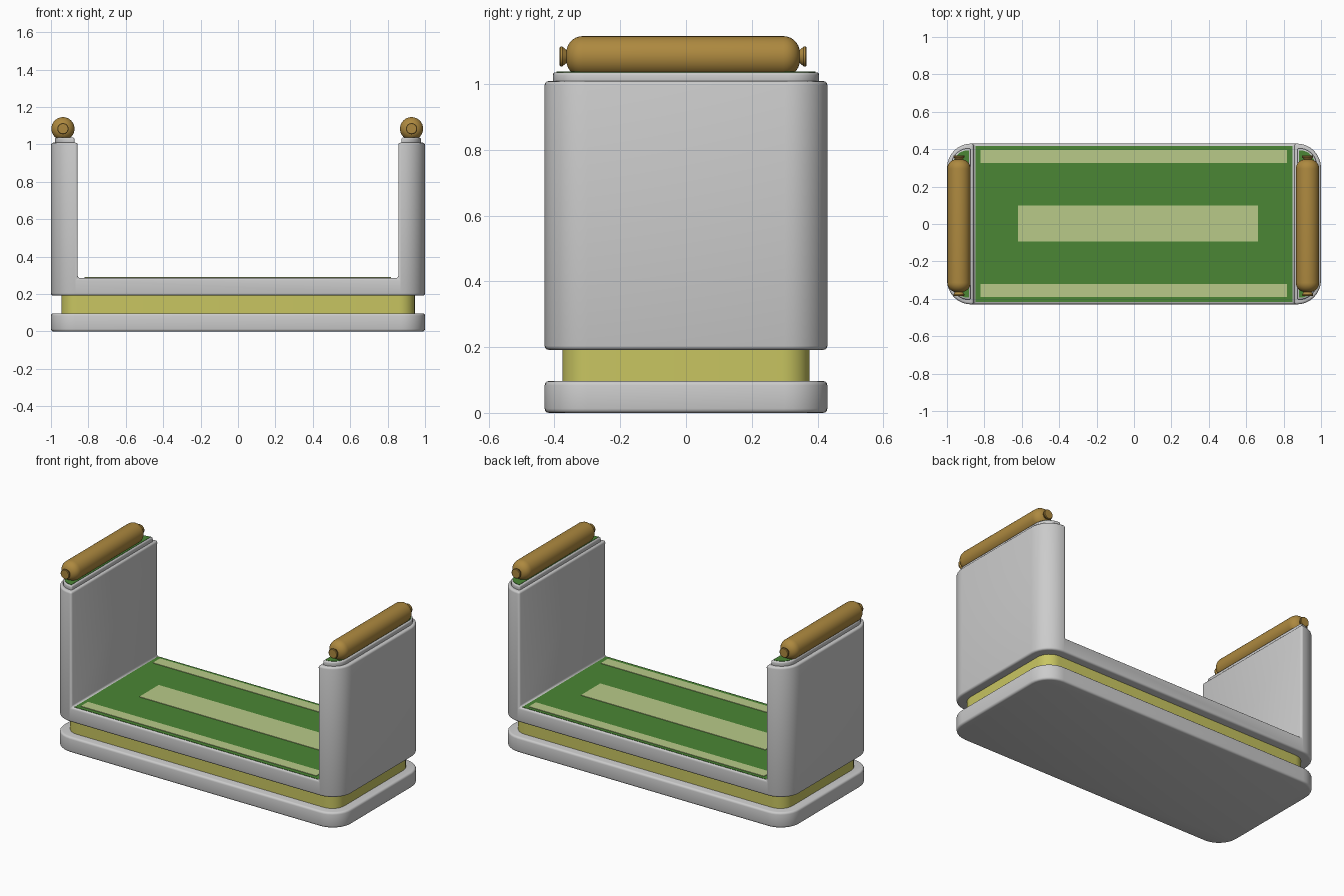
import bpy, bmesh, math
from mathutils import Matrix

if "Cube" in bpy.data.objects:
    bpy.data.objects.remove(bpy.data.objects["Cube"])


def material(name, rgb):
    m = bpy.data.materials.new(name)
    m.diffuse_color = (*rgb, 1)
    m.use_nodes = True
    m.node_tree.nodes["Principled BSDF"].inputs["Base Color"].default_value = m.diffuse_color
    return m


GREEN = material("turf", (0.07, 0.24, 0.035))
PALE = material("pale_stripe", (0.48, 0.59, 0.25))
YELLOW = material("yellow_band", (0.58, 0.56, 0.12))
BRONZE = material("bronze", (0.42, 0.25, 0.05))


def finish(bm, name, mat):
    bmesh.ops.recalc_face_normals(bm, faces=bm.faces)
    me = bpy.data.meshes.new(name)
    bm.to_mesh(me)
    bm.free()
    ob = bpy.data.objects.new(name, me)
    bpy.context.collection.objects.link(ob)
    if mat:
        me.materials.append(mat)
    bpy.ops.object.select_all(action='DESELECT')
    ob.select_set(True)
    bpy.context.view_layer.objects.active = ob
    bpy.ops.object.shade_smooth_by_angle(angle=math.radians(35))
    return ob


def prism(name, profile, y0, y1, mat=None, corner=0, round_x=(), edge=0):
    """Extrude an xz profile along y, round upright edges at round_x, then soften rims."""
    bm = bmesh.new()
    f = bm.faces.new([bm.verts.new((x, y0, z)) for x, z in profile])
    r = bmesh.ops.extrude_face_region(bm, geom=[f])
    for v in r["geom"]:
        if isinstance(v, bmesh.types.BMVert):
            v.co.y = y1
    bmesh.ops.recalc_face_normals(bm, faces=bm.faces)
    if corner:
        upright = [e for e in bm.edges
                   if abs(e.verts[0].co.z - e.verts[1].co.z) > 1e-4
                   and all(any(abs(v.co.x - x) < 1e-4 for x in round_x) for v in e.verts)]
        bmesh.ops.bevel(bm, geom=upright, offset=corner, segments=8, profile=0.5,
                        affect='EDGES')
    if edge:
        sharp = [e for e in bm.edges if e.calc_face_angle(0) > math.radians(30)]
        bmesh.ops.bevel(bm, geom=sharp, offset=edge, segments=3, profile=0.5,
                        affect='EDGES', clamp_overlap=True)
    return finish(bm, name, mat)


def box(name, x0, x1, y0, y1, z0, z1, *args, **kw):
    return prism(name, [(x0, z0), (x1, z0), (x1, z1), (x0, z1)], y0, y1, *args, **kw)


def lathe(name, profile, loc, mat, steps=32):
    """Spin (radius, y) points about the y axis."""
    bm = bmesh.new()
    vs = [bm.verts.new((r, y, 0)) for r, y in profile]
    es = [bm.edges.new(p) for p in zip(vs, vs[1:])]
    bmesh.ops.spin(bm, geom=vs + es, cent=(0, 0, 0), axis=(0, 1, 0),
                   angle=2 * math.pi, steps=steps)
    bmesh.ops.remove_doubles(bm, verts=bm.verts, dist=1e-5)
    bmesh.ops.transform(bm, matrix=Matrix.Translation(loc), verts=bm.verts)
    return finish(bm, name, mat)


# Plinth, recessed band and U-shaped body
box("plinth", -1, 1, -0.43, 0.43, 0, 0.097, None, 0.13, (-1, 1), 0.013)
box("band", -0.945, 0.945, -0.376, 0.376, 0.08, 0.21, YELLOW, 0.085, (-0.945, 0.945))
W, T, D = 0.857, 1.009, 0.285
prism("body", [(-1, 0.192), (1, 0.192), (1, T), (W, T), (W, D), (-W, D), (-W, T), (-1, T)],
      -0.43, 0.43, None, 0.13, (-1, 1), 0.012)

# Turf deck with pale stripes
box("deck_turf", -0.847, 0.847, -0.416, 0.416, D - 0.01, D + 0.002, GREEN)
box("stripe_centre", -0.62, 0.662, -0.094, 0.098, D - 0.005, D + 0.005, PALE)
for n, y in (("front", -0.355), ("back", 0.36)):
    box("stripe_" + n, -0.82, 0.817, y - 0.035, y + 0.035, D - 0.005, D + 0.005, PALE)

# Rounded rail: half profile mirrored end to end, with small flared end caps
R, H, B = 0.062, 0.355, 0.05
half = [(0, H + 0.021), (0.027, H + 0.021), (0.03, H + 0.018), (0.03, H + 0.012), (0.017, H - 0.004)]
half += [(R - B + B * math.sin(a), H - B + B * math.cos(a))
         for a in [math.radians(12 + 13 * i) for i in range(7)]]
rail = half + [(r, -y) for r, y in reversed(half)]

# Wall-top lips, turf caps and rails on both ends
for n, s, rx in (("left", -1, -0.936), ("right", 1, 0.928)):
    a, b = sorted((s * 0.873, s * 0.978))
    box("lip_" + n, a, b, -0.405, 0.405, 1.0, 1.036, None, 0.095, (s * 0.978,), 0.009)
    a, b = sorted((s * 0.883, s * 0.968))
    box("cap_turf_" + n, a, b, -0.394, 0.394, 1.03, 1.038, GREEN, 0.08, (s * 0.968,))
    lathe("rail_" + n, rail, (rx, -0.009, 1.084), BRONZE)
